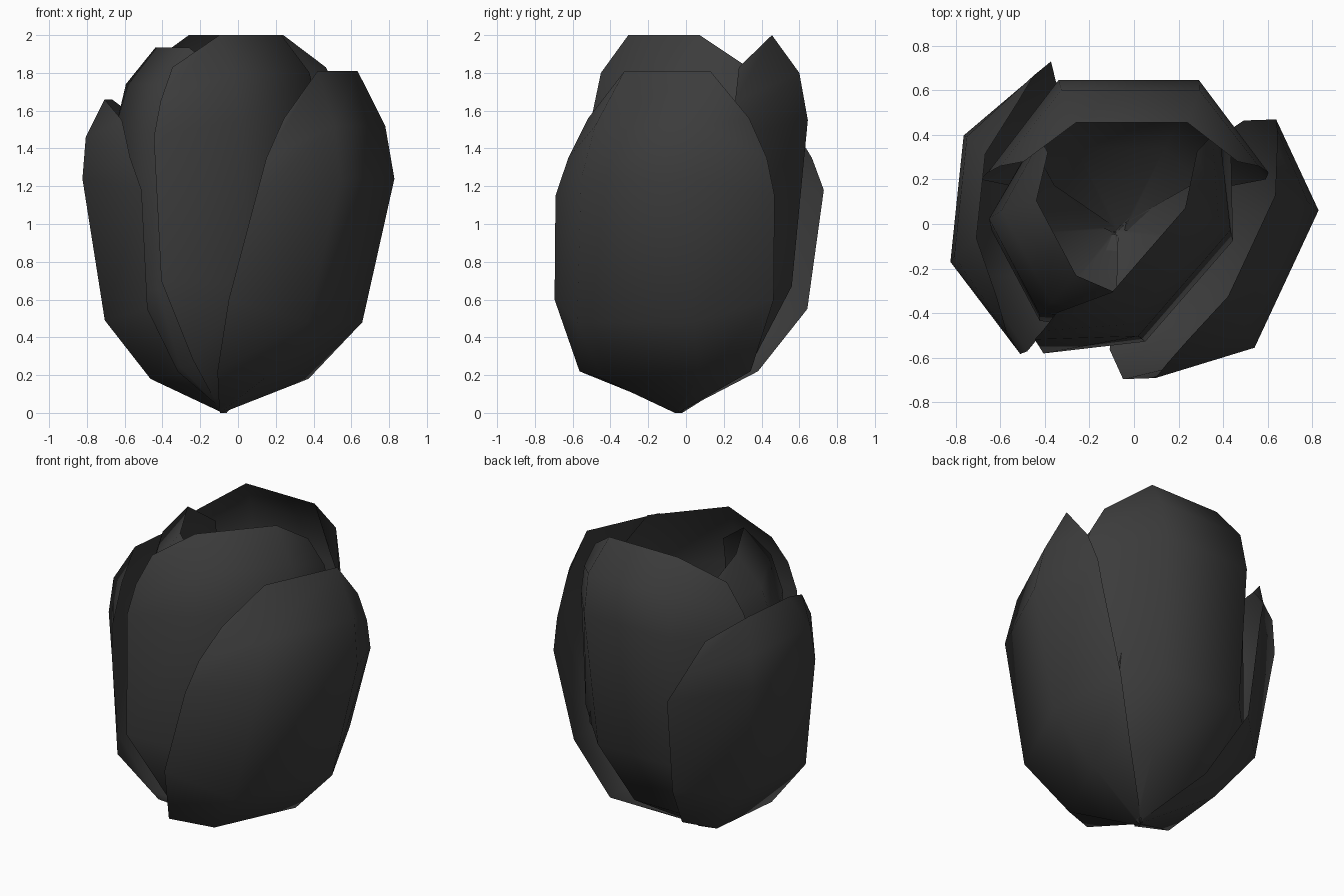
import bpy, math

cube = bpy.data.objects.get("Cube")
if cube:
    bpy.data.objects.remove(cube)

mat = bpy.data.materials.new("charcoal_petal")
mat.use_nodes = True
COLOUR = (0.045, 0.045, 0.045, 1)
mat.diffuse_color = COLOUR
mat.node_tree.nodes["Principled BSDF"].inputs["Base Color"].default_value = COLOUR

# Petal rows, base to tip: centre half width, depth, height; edge half width, depth, height
OUTER_TALL = [
    (.01, 0, 0, .025, 0, .02),
    (.28, .37, .18, .5, .2, .22),
    (.34, .64, .48, .64, .31, .6),
    (.34, .785, 1.24, .64, .44, 1.15),
    (.32, .725, 1.52, .58, .46, 1.35),
    (.25, .58, 1.81, .47, .5, 1.56),
]
OUTER_SHORT = [
    (.01, 0, 0, .025, 0, .02),
    (.25, .36, .18, .38, .2, .22),
    (.3, .6, .49, .61, .34, .55),
    (.285, .725, 1.24, .66, .37, 1.18),
    (.27, .71, 1.46, .58, .44, 1.35),
    (.19, .62, 1.66, .44, .5, 1.55),
]
INNER = [
    (.01, 0, 0, .025, 0, .02),
    (.2, .38, .25, .39, .19, .28),
    (.3, .6, .67, .64, .24, .7),
    (.315, .685, 1.55, .63, .27, 1.46),
    (.31, .64, 1.8, .58, .3, 1.65),
    (.25, .495, 2, .48, .32, 1.83),
]


def petal(name, rows, azimuth, base, width=1, depth=1, height=1, tilt=0, lean=0):
    """Cupped sheet, four points per row, facing the given azimuth."""
    a = math.radians(azimuth)
    c, s = math.cos(a), math.sin(a)
    verts = []
    for mu, md, mz, eu, ed, ez in rows:
        for u, d, z in ((-eu, ed, ez), (-mu, md, mz), (mu, md, mz), (eu, ed, ez)):
            z *= height
            out = d * depth + tilt * z
            side = u * width + lean * z
            verts.append((base[0] + c * out - s * side, base[1] + s * out + c * side, z))
    faces = [(i, i + 1, i + 5, i + 4)
             for r in range(len(rows) - 1) for i in range(r * 4, r * 4 + 3)]
    mesh = bpy.data.meshes.new(name)
    mesh.from_pydata(verts, [], faces)
    mesh.materials.append(mat)
    for p in mesh.polygons:
        p.use_smooth = True
    bpy.context.collection.objects.link(bpy.data.objects.new(name, mesh))


# Two outer petals
petal("outer_petal_left", OUTER_TALL, -25, (-.09, -.05), lean=.12)
petal("outer_petal_right", OUTER_SHORT, 174, (-.08, -.03), lean=-.055)

# Three inner petals
petal("inner_petal_back", INNER, 90, (-.07, -.04), lean=-.03)
petal("inner_petal_front", INNER, -41, (-.08, -.03), depth=.85, tilt=-.127, lean=.015)
petal("inner_petal_right", INNER, 208, (-.08, -.03), width=.76, depth=.94, height=.967,
      tilt=-.11, lean=-.05)
